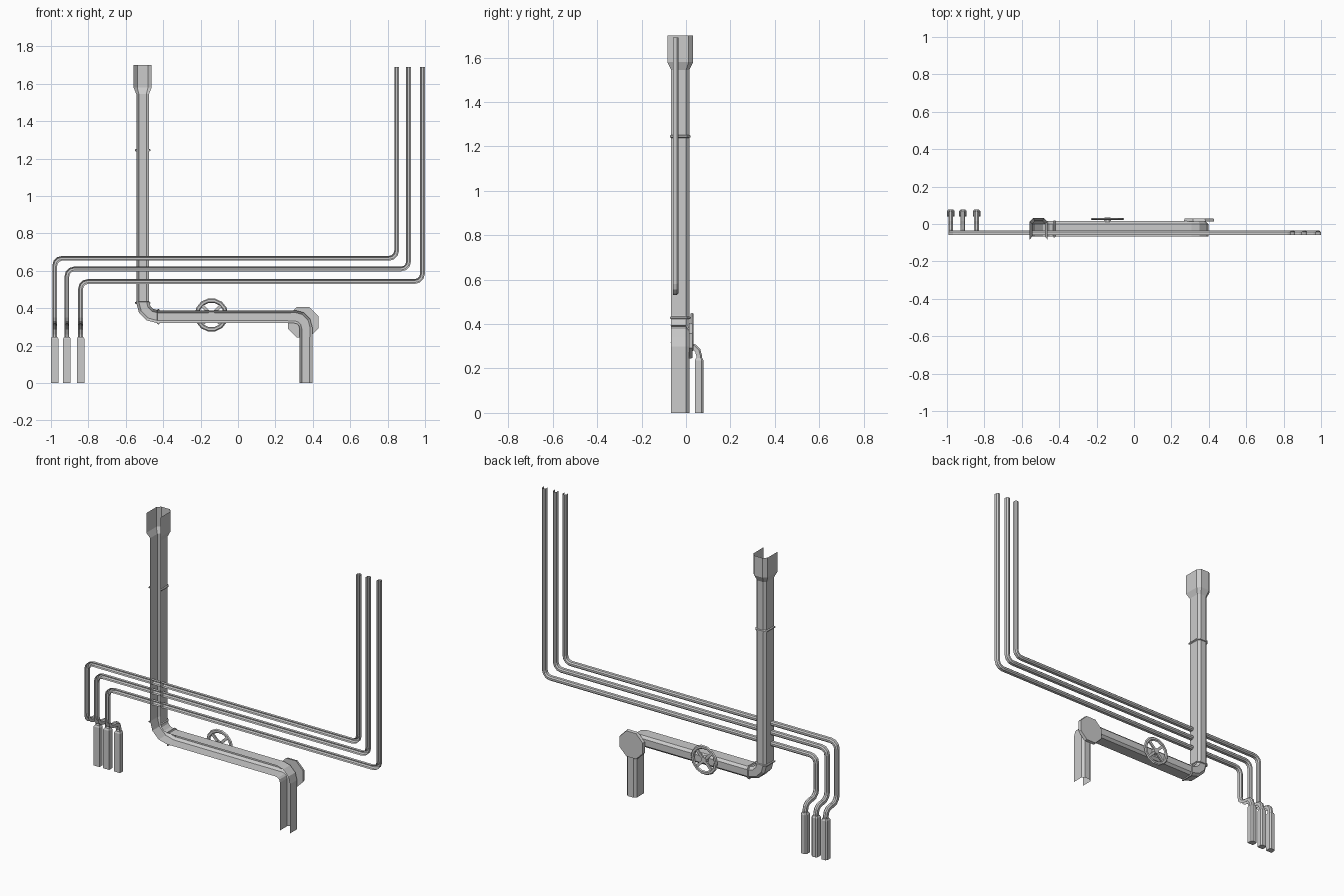
import bpy, bmesh, math
from mathutils import Vector, Matrix

if "Cube" in bpy.data.objects:
    bpy.data.objects.remove(bpy.data.objects["Cube"])


def make_object(name, bm):
    mesh = bpy.data.meshes.new(name)
    bm.to_mesh(mesh)
    bm.free()
    obj = bpy.data.objects.new(name, mesh)
    bpy.context.collection.objects.link(obj)
    return obj


def channel(w, d, c):
    """Chamfered channel profile, open on the wall side."""
    return [(-w, -d), (-w, d - c), (-w + c, d), (w - c, d), (w, d - c), (w, -d)]


def rounded(corners, radii, segs=3):
    """Path with each right-angled corner replaced by an arc."""
    pts = [Vector(p) for p in corners]
    out = [pts[0]]
    for p, c, n, r in zip(pts, pts[1:], pts[2:], radii):
        a, b = (p - c).normalized(), (n - c).normalized()
        mid = c + (a + b) * r
        for i in range(segs + 1):
            t = math.pi / 2 * i / segs
            out.append(mid - r * (b * math.cos(t) + a * math.sin(t)))
    return out + [pts[-1]]


def sweep(name, path, profile, scales=None, closed=False):
    """Mitred sweep; the profile's outer side starts facing +y."""
    bm = bmesh.new()
    path = [Vector(p) for p in path]
    tangents = [(b - a).normalized() for a, b in zip(path, path[1:])]
    normal, rings = Vector((0, 1, 0)), []
    for i, p in enumerate(path):
        t_in, t_out = tangents[max(i - 1, 0)], tangents[min(i, len(tangents) - 1)]
        if i > 1:
            normal = tangents[i - 2].rotation_difference(t_in) @ normal
        side, plane = t_in.cross(normal), t_in + t_out
        s = scales[i] if scales else 1
        ring = []
        for u, v in profile:
            q = (side * u + normal * v) * s
            q -= t_in * (q.dot(plane) / t_in.dot(plane))
            ring.append(bm.verts.new(p + q))
        rings.append(ring)
    n = len(profile)
    for a, b in zip(rings, rings[1:]):
        for j in range(n if closed else n - 1):
            k = (j + 1) % n
            bm.faces.new((a[j], a[k], b[k], b[j]))
    if closed:
        bm.faces.new(rings[0][::-1])
        bm.faces.new(rings[-1])
    return make_object(name, bm)


def disc(name, x, z, y0, y1, r0, r1, sides):
    """Tapered disc with its axis along y."""
    bm = bmesh.new()
    rot = Matrix.Rotation(-math.pi / 2, 4, 'X') @ Matrix.Rotation(math.pi / sides, 4, 'Z')
    bmesh.ops.create_cone(bm, cap_ends=True, segments=sides, radius1=r0, radius2=r1, depth=y1 - y0,
                          matrix=Matrix.Translation((x, (y0 + y1) / 2, z)) @ rot)
    return make_object(name, bm)


# Large drain pipe with flared top
Y = -0.026
PX, PZ = -0.51, 0.355
path = rounded([(PX, Y, 1.545), (PX, Y, PZ), (0.363, Y, PZ), (0.363, Y, 0)], [0.08, 0.06])
path = [(PX, Y, 1.70), (PX, Y, 1.58)] + path
scales = [1.42, 1.42] + [1] * (len(path) - 2)
sweep("drain_pipe", path, channel(0.034, 0.041, 0.014), scales)

# Joint collars on the large pipe
collar = channel(0.041, 0.046, 0.016)
for i, (a, b) in enumerate([((PX, Y, 1.252), (PX, Y, 1.238)),
                            ((PX, Y, 0.435), (PX, Y, 0.422)),
                            ((-0.432, Y, PZ), (-0.419, Y, PZ))]):
    rim = [tuple(Vector(a).lerp(Vector(b), t)) for t in (0, 0.25, 0.75, 1)]
    sweep(f"pipe_collar_{i + 1}", rim, collar, [0.86, 1, 1, 0.86])

# Octagonal cover plate over the right elbow
disc("elbow_cover", 0.348, 0.325, 0.013, 0.030, 0.088, 0.084, 8)

# Valve handwheel: rim, crossed spokes and stem
WX, WZ, WY = -0.142, 0.364, 0.027
bpy.ops.mesh.primitive_torus_add(major_segments=14, minor_segments=6, major_radius=0.078,
                                 minor_radius=0.012, location=(WX, WY, WZ),
                                 rotation=(math.pi / 2, 0, 0))
rim = bpy.context.object
rim.name = "wheel_rim"
rim.scale.z = 0.6
for i, angle in enumerate((45, 135)):
    bpy.ops.mesh.primitive_cube_add(size=1, location=(WX, WY, WZ),
                                    rotation=(0, math.radians(angle), 0))
    bpy.context.object.name = f"wheel_spoke_{i + 1}"
    bpy.context.object.scale = (0.15, 0.009, 0.016)
disc("wheel_stem", WX, WZ, 0.010, 0.034, 0.022, 0.018, 8)

# Three small pipes, each ending in a bottom sleeve
SY, BY = -0.047, 0.059
small, sleeve = channel(0.0125, 0.0125, 0.007), channel(0.02, 0.019, 0.008)
for i, (x0, z, x1) in enumerate([(-0.980, 0.667, 0.848), (-0.915, 0.610, 0.912),
                                 (-0.842, 0.543, 0.986)]):
    corners = [(x1, SY, 1.69), (x1, SY, z), (x0, SY, z), (x0, SY, 0.303),
               (x0, BY, 0.303), (x0, BY, 0.235)]
    sweep(f"small_pipe_{i + 1}", rounded(corners, [0.04, 0.04, 0.045, 0.045]), small)
    sweep(f"pipe_sleeve_{i + 1}", [(x0, BY, 0.247), (x0, BY, 0.237), (x0, BY, 0)], sleeve,
          [0.75, 1, 1], closed=True)
